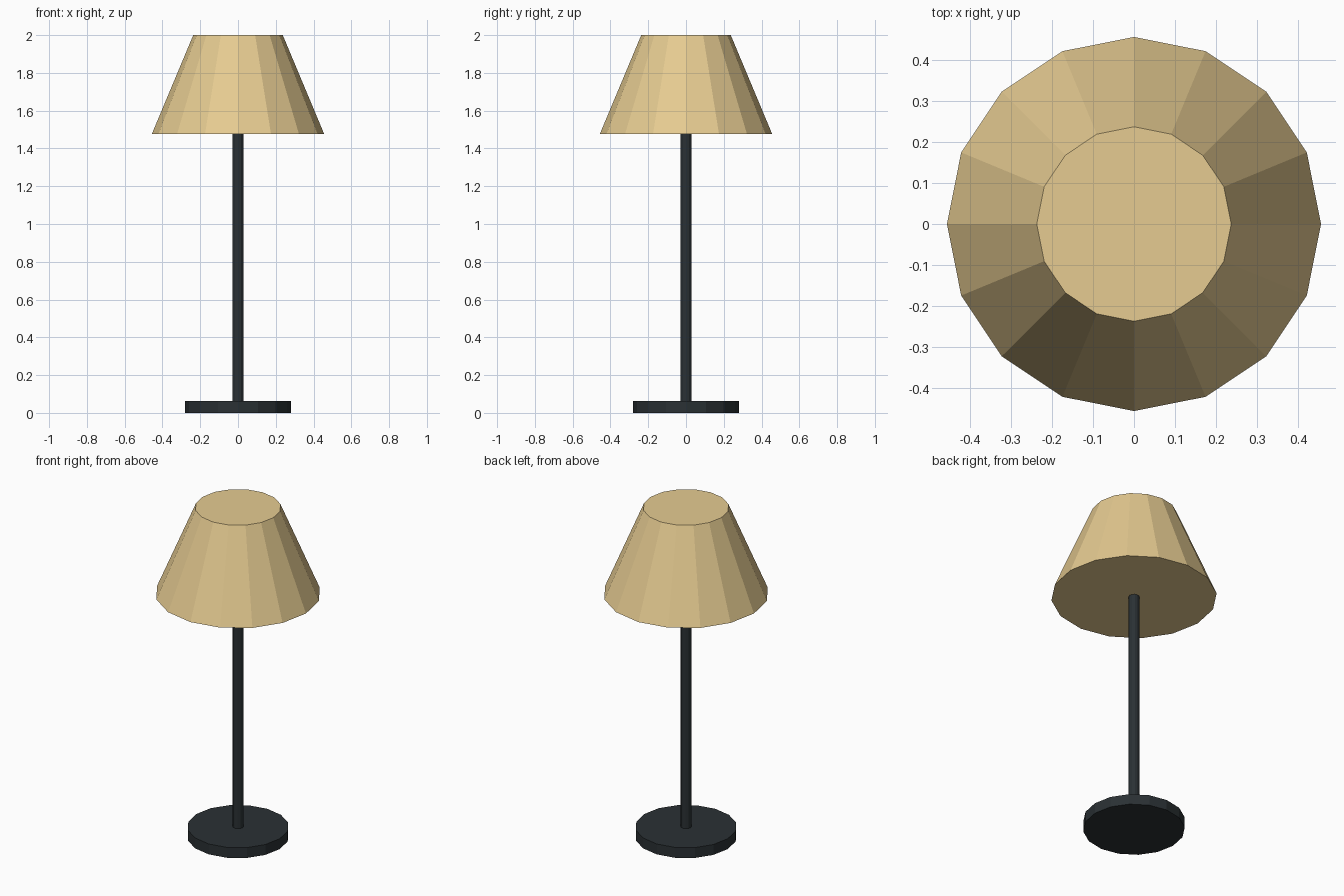
import bpy

if "Cube" in bpy.data.objects:
    bpy.data.objects.remove(bpy.data.objects["Cube"])


def material(name, color):
    mat = bpy.data.materials.new(name)
    mat.diffuse_color = (*color, 1)
    mat.use_nodes = True
    mat.node_tree.nodes["Principled BSDF"].inputs["Base Color"].default_value = mat.diffuse_color
    return mat


def frustum(name, sides, r_bottom, r_top, z_bottom, z_top, mat):
    """Flat-faced capped cylinder or cone standing on the z axis."""
    bpy.ops.mesh.primitive_cone_add(
        vertices=sides, radius1=r_bottom, radius2=r_top,
        depth=z_top - z_bottom, location=(0, 0, (z_bottom + z_top) / 2))
    obj = bpy.context.object
    obj.name = name
    obj.data.materials.append(mat)
    return obj


dark_metal = material("dark_metal", (0.023, 0.03, 0.034))
cream_fabric = material("cream_fabric", (0.79, 0.60, 0.285))

# Round foot
frustum("base", 16, 0.28, 0.28, 0.0, 0.063, dark_metal)
# Slim stem, reaching the underside of the shade
frustum("pole", 12, 0.03, 0.03, 0.06, 1.48, dark_metal)
# Closed tapered shade
frustum("lamp_shade", 16, 0.456, 0.237, 1.477, 2.0, cream_fabric)
